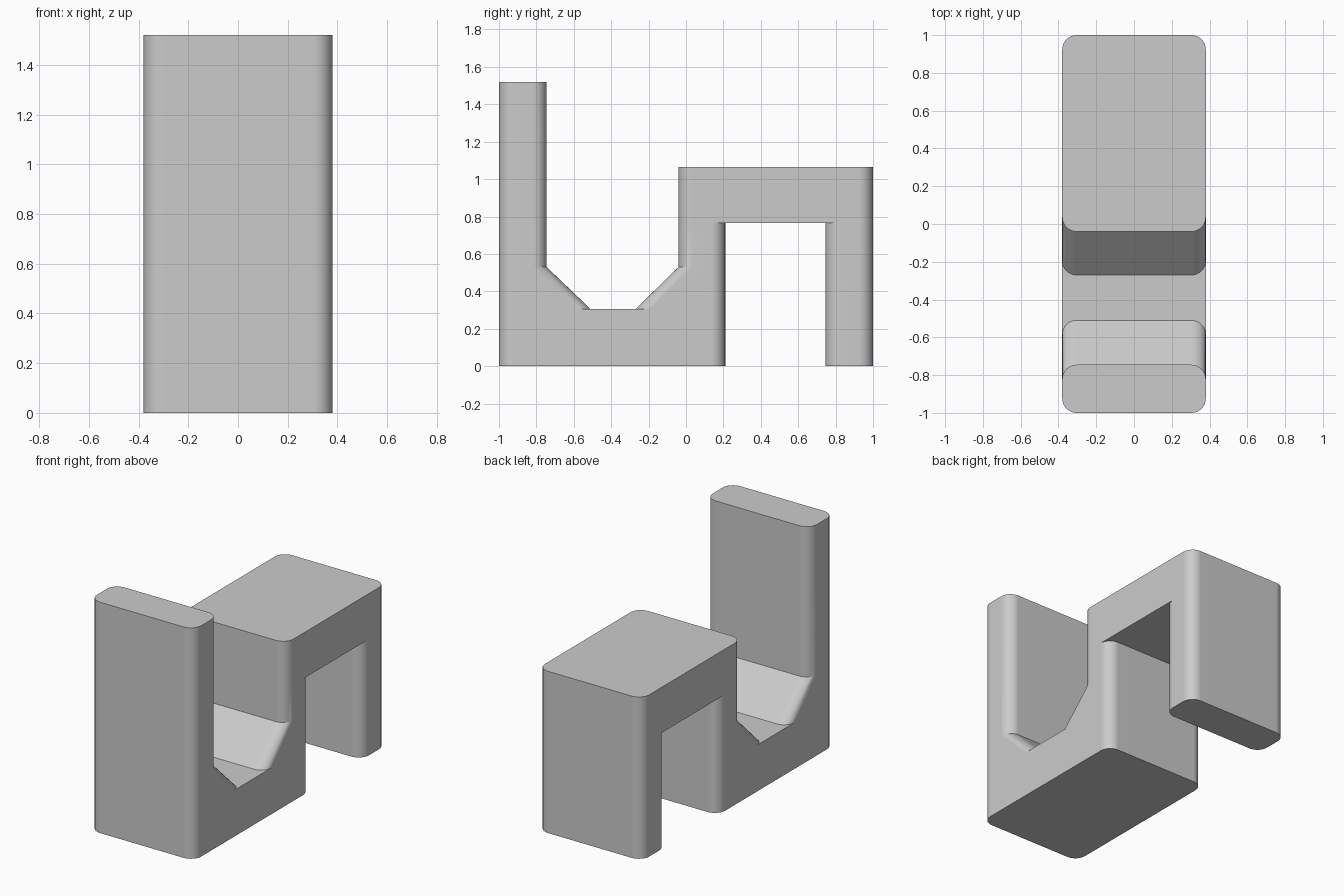
import bpy
import bmesh
import math

cube = bpy.data.objects.get("Cube")
if cube:
    bpy.data.objects.remove(cube, do_unlink=True)

HALF_WIDTH = 0.38
RADIUS = 0.076
STEPS = 8

grey = bpy.data.materials.new("plain grey")
grey.use_nodes = True
grey.diffuse_color = (0.6, 0.6, 0.6, 1)
grey.node_tree.nodes["Principled BSDF"].inputs["Base Color"].default_value = grey.diffuse_color


def rounded_outline(y0, y1):
    """Counter-clockwise rounded rectangle across the full width."""
    points = []
    cx = HALF_WIDTH - RADIUS
    corners = [(cx, y1 - RADIUS), (-cx, y1 - RADIUS), (-cx, y0 + RADIUS), (cx, y0 + RADIUS)]
    for quarter, (x, y) in enumerate(corners):
        for i in range(STEPS + 1):
            a = math.pi / 2 * (quarter + i / STEPS)
            points.append((x + RADIUS * math.cos(a), y + RADIUS * math.sin(a)))
    return points


def column(name, levels):
    """Loft rounded outlines given as (z, front y, back y) from bottom to top."""
    bm = bmesh.new()
    rings = [[bm.verts.new((x, y, z)) for x, y in rounded_outline(y0, y1)]
             for z, y0, y1 in levels]
    for low, high in zip(rings, rings[1:]):
        for i in range(len(low)):
            j = (i + 1) % len(low)
            bm.faces.new((low[i], low[j], high[j], high[i]))
    bm.faces.new(rings[0][::-1])
    bm.faces.new(rings[-1])
    mesh = bpy.data.meshes.new(name)
    bm.to_mesh(mesh)
    bm.free()
    mesh.materials.append(grey)
    obj = bpy.data.objects.new(name, mesh)
    bpy.context.collection.objects.link(obj)
    return obj


# Base block, tall front post, sloped middle post, bridge and rear leg
FLOOR, BEND, CEILING, ROOF = 0.305, 0.53, 0.765, 1.065
body = column("holder_body", [(0, -1, 0.21), (FLOOR, -1, 0.21)])
parts = [
    column("front_post", [(FLOOR, -1, -0.51), (BEND, -1, -0.745), (1.52, -1, -0.745)]),
    column("middle_post", [(FLOOR, -0.27, 0.21), (BEND, -0.04, 0.21), (CEILING, -0.04, 0.21)]),
    column("bridge", [(CEILING, -0.04, 1), (ROOF, -0.04, 1)]),
    column("rear_leg", [(0, 0.745, 1), (CEILING, 0.745, 1)]),
]

# Fuse the parts into one solid
bpy.context.view_layer.objects.active = body
body.select_set(True)
for part in parts:
    fuse = body.modifiers.new("fuse", 'BOOLEAN')
    fuse.operation = 'UNION'
    fuse.solver = 'EXACT'
    fuse.object = part
    bpy.ops.object.modifier_apply(modifier=fuse.name)
    bpy.data.objects.remove(part, do_unlink=True)

# Soft rounded corners with crisp rims
bpy.ops.object.shade_smooth_by_angle(angle=math.radians(25))
weighted = body.modifiers.new("clean shading", 'WEIGHTED_NORMAL')
weighted.keep_sharp = True
